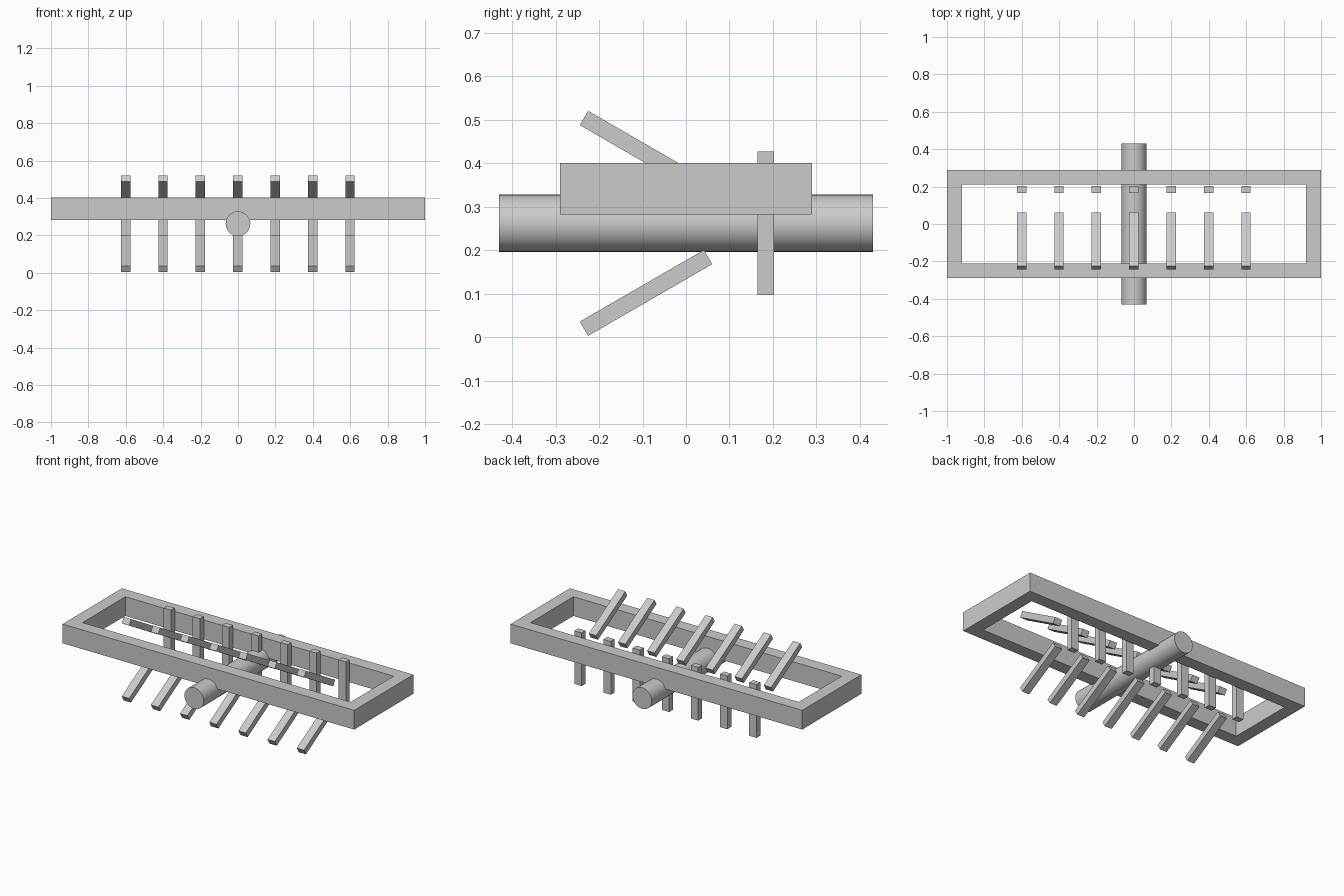
import bpy, bmesh
from math import radians

cube = bpy.data.objects.get("Cube")
if cube:
    bpy.data.objects.remove(cube)

grey = bpy.data.materials.new("plain_grey")
grey.use_nodes = True
colour = (0.6, 0.6, 0.6, 1)
grey.diffuse_color = colour
grey.node_tree.nodes["Principled BSDF"].inputs["Base Color"].default_value = colour


def box(name, size, location, tilt=0):
    bpy.ops.mesh.primitive_cube_add(size=1, location=location, rotation=(radians(tilt), 0, 0))
    ob = bpy.context.object
    ob.name = name
    ob.scale = size
    ob.data.materials.append(grey)
    return ob


# Rectangular frame: a ring of four mitred corners, extruded upward
bm = bmesh.new()
corners = [(-1, -1), (1, -1), (1, 1), (-1, 1)]
outer = [bm.verts.new((x, y * 0.29, 0.282)) for x, y in corners]
inner = [bm.verts.new((x * 0.92, y * 0.21, 0.282)) for x, y in corners]
ring = [bm.faces.new((outer[i], outer[i - 1], inner[i - 1], inner[i])) for i in range(4)]
top = bmesh.ops.extrude_face_region(bm, geom=ring, use_keep_orig=True)["geom"]
bmesh.ops.translate(bm, vec=(0, 0, 0.119), verts=[v for v in top if isinstance(v, bmesh.types.BMVert)])
bmesh.ops.recalc_face_normals(bm, faces=bm.faces)
mesh = bpy.data.meshes.new("frame")
bm.to_mesh(mesh)
bm.free()
mesh.materials.append(grey)
bpy.context.collection.objects.link(bpy.data.objects.new("frame", mesh))

# Round axle running front to back
AXIS_Z = 0.262
bpy.ops.mesh.primitive_cylinder_add(vertices=32, radius=0.066, depth=0.86,
                                    location=(0, 0, AXIS_Z), rotation=(radians(90), 0, 0))
axle = bpy.context.object
axle.name = "axle"
axle.data.materials.append(grey)
bpy.ops.object.shade_smooth_by_angle(angle=radians(40))

# Seven sets of three slats: one upright, one tilted above, one tilted below
slat = (0.05, 0.33, 0.038)
for i in range(7):
    x = (i - 3) * 0.2 - 0.001
    box(f"upright_slat_{i + 1}", slat, (x, 0.184, AXIS_Z), 90)
    for name, side in (("upper", 1), ("lower", -1)):
        box(f"{name}_slat_{i + 1}", slat, (x, -0.092, AXIS_Z + side * 0.16), -30 * side)
